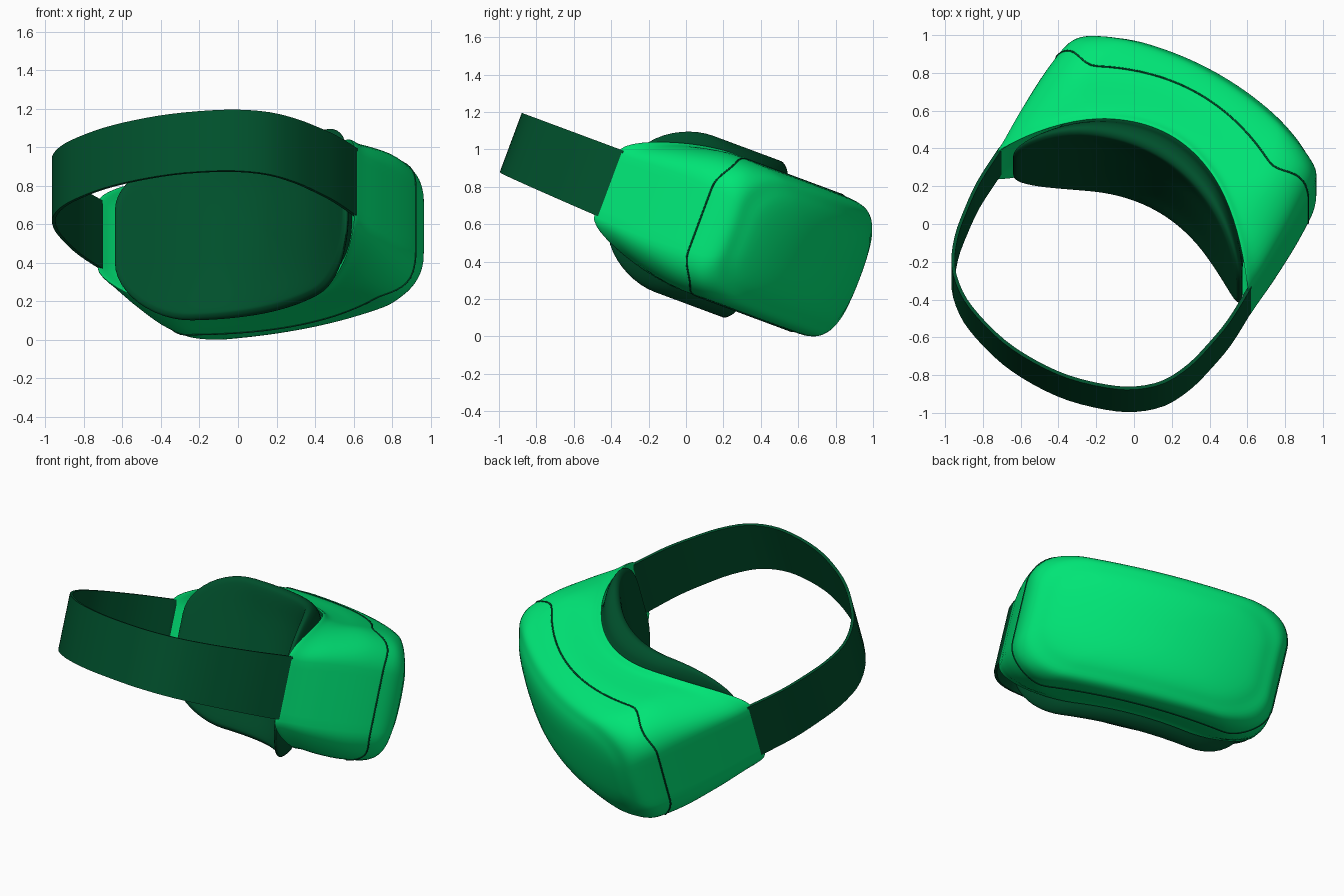
import bpy, bmesh, math
from mathutils import Matrix, Vector

if "Cube" in bpy.data.objects:
    bpy.data.objects.remove(bpy.data.objects["Cube"])

# placement: headset is modelled upright, then turned and tilted
PLACE = (Matrix.Rotation(math.radians(-20.4), 4, 'X') @ Matrix.Rotation(math.radians(-30.5), 4, 'Z')
         @ Matrix.Translation((0.094, -0.268, 0.63)))


def material(name, col):
    m = bpy.data.materials.new(name)
    m.diffuse_color = (*col, 1)
    m.use_nodes = True
    m.node_tree.nodes["Principled BSDF"].inputs["Base Color"].default_value = m.diffuse_color
    return m


GREEN = material("bright green", (0.0, 0.78, 0.18))
DARK = material("dark green", (0.0, 0.08, 0.025))
parts = []


def finish(name, bm, mat, angle=40):
    bmesh.ops.recalc_face_normals(bm, faces=bm.faces[:])
    bm.transform(PLACE)
    me = bpy.data.meshes.new(name)
    bm.to_mesh(me)
    bm.free()
    ob = bpy.data.objects.new(name, me)
    bpy.context.collection.objects.link(ob)
    me.materials.append(mat)
    bpy.ops.object.select_all(action='DESELECT')
    ob.select_set(True)
    bpy.context.view_layer.objects.active = ob
    bpy.ops.object.shade_smooth_by_angle(angle=math.radians(angle))
    parts.append(ob)
    return ob


def spline(rows, steps):
    """Catmull-Rom through rows of numbers."""
    out = []
    for i in range(len(rows) - 1):
        a, b, c, d = rows[max(i - 1, 0)], rows[i], rows[i + 1], rows[min(i + 2, len(rows) - 1)]
        for s in range(steps):
            t = s / steps
            out.append([0.5 * (2 * q + (r - p) * t + (2 * p - 5 * q + 4 * r - u) * t * t
                               + (3 * q - p - 3 * r + u) * t ** 3) for p, q, r, u in zip(a, b, c, d)])
    return out + [list(rows[-1])]


def ring(w, zt, zb, rx, rz, y0, k, c, s, e=2):
    """Rounded rectangle in x/z (corner exponent e); y bends with x (k), z (c) and at the sides (s)."""
    quarter = []
    for sign, h in ((1, zt), (-1, -zb)):
        q = [((w - rx) * i / 10, h) for i in range(10)]
        q += [(w - rx + rx * max(math.sin(a), 0) ** (2 / e), h - rz + rz * max(math.cos(a), 0) ** (2 / e))
              for a in (math.pi / 2 * i / 12 for i in range(13))]
        q += [(w, (h - rz) * (1 - i / 4)) for i in range(1, 4)]
        quarter.append([(x, sign * z) for x, z in q])
    right = quarter[0] + [(w, 0)] + quarter[1][::-1]
    pts = right + [(-x, z) for x, z in right[-2:0:-1]]
    out = []
    for x, z in pts:
        t = min(max((abs(x) - 0.53) / 0.23, 0), 1)
        out.append(Vector((x, y0 - k * x * x - c * z * z + s * t * t * (3 - 2 * t), z)))
    return out


def loft(name, rows, mat, steps=4):
    bm = bmesh.new()
    loops = [[bm.verts.new(p) for p in ring(*r)] for r in spline(rows, steps)]
    for a, b in zip(loops, loops[1:]):
        for i in range(len(a)):
            j = (i + 1) % len(a)
            bm.faces.new((a[i], a[j], b[j], b[i]))
    for end in (loops[0], loops[-1]):
        bm.faces.new(end)
    return finish(name, bm, mat)


# body: front plate, rounded edge, seam, sides narrowing to the strap, rear rim
SEAM = (0.775, 0.375, -0.402, 0.25, 0.21, 0.76, 0.5, 0.0, 0.155, 2)
loft("headset_body", [
    (0.02, 0.01, -0.01, 0.007, 0.006, 0.975, 0.30, 0.2, 0, 2),
    (0.30, 0.13, -0.14, 0.12, 0.08, 0.975, 0.30, 0.2, 0, 2),
    (0.56, 0.225, -0.245, 0.22, 0.15, 0.97, 0.30, 0.25, 0, 2),
    (0.66, 0.29, -0.312, 0.26, 0.19, 0.955, 0.30, 0.28, 0, 2),
    (0.725, 0.342, -0.368, 0.27, 0.21, 0.92, 0.30, 0.2, 0.02, 2),
    (0.76, 0.367, -0.396, 0.26, 0.21, 0.84, 0.36, 0.05, 0.08, 2),
    SEAM,
    (0.783, 0.376, -0.402, 0.26, 0.20, 0.69, 0.58, 0, 0.115, 2),
    (0.783, 0.368, -0.398, 0.32, 0.195, 0.60, 0.69, 0, 0.06, 1.9),
    (0.778, 0.366, -0.396, 0.39, 0.20, 0.53, 0.78, 0, 0.02, 1.8),
    (0.775, 0.38, -0.402, 0.43, 0.205, 0.49, 0.82, 0, 0, 1.7),
    (0.763, 0.37, -0.392, 0.43, 0.2, 0.483, 0.82, 0, 0, 1.7),
    (0.725, 0.34, -0.36, 0.4, 0.2, 0.53, 0.82, 0, 0, 1.7),
    (0.60, 0.28, -0.30, 0.3, 0.18, 0.58, 0.82, 0, 0, 1.7),
    (0.02, 0.01, -0.01, 0.006, 0.005, 0.60, 0.82, 0, 0, 2)], GREEN)

# dark joint line around the body
bm = bmesh.new()
path = ring(*SEAM)
n = len(path)
tube = []
for i, p in enumerate(path):
    tan = (path[(i + 1) % n] - path[i - 1]).normalized()
    side = tan.cross(Vector((0, 1, 0))).normalized()
    up = side.cross(tan)
    tube.append([bm.verts.new(p + 0.005 * (side * math.cos(a) + up * math.sin(a)))
                 for a in (math.tau * j / 6 for j in range(6))])
for i in range(n):
    a, b = tube[i], tube[(i + 1) % n]
    for j in range(6):
        bm.faces.new((a[j], a[(j + 1) % 6], b[(j + 1) % 6], b[j]))
finish("seam_line", bm, DARK, 80)

# face cushion, curved to fit the face
loft("face_cushion", [
    (0.58, 0.28, -0.30, 0.3, 0.2, 0.57, 0.82, 0, 0),
    (0.63, 0.335, -0.355, 0.32, 0.25, 0.49, 0.80, 0, 0),
    (0.675, 0.40, -0.425, 0.32, 0.28, 0.44, 0.75, 0, 0),
    (0.70, 0.43, -0.46, 0.32, 0.3, 0.385, 0.69, 0, 0),
    (0.685, 0.418, -0.448, 0.32, 0.3, 0.345, 0.66, 0, 0),
    (0.64, 0.375, -0.41, 0.3, 0.28, 0.335, 0.66, 0, 0),
    (0.40, 0.23, -0.26, 0.18, 0.18, 0.35, 0.70, 0, 0),
    (0.02, 0.01, -0.01, 0.006, 0.005, 0.355, 0.70, 0, 0)], DARK)

# head strap, mirrored left to right
half = [(0.775, 0.02), (0.777, 0), (0.779, -0.2), (0.758, -0.37), (0.724, -0.53), (0.655, -0.68),
        (0.54, -0.79), (0.4, -0.86), (0.2, -0.917), (0, -0.933)]
line = spline(half + [(-x, y) for x, y in half[-2::-1]], 3)
bm = bmesh.new()
secs = []
for i, (x, y) in enumerate(line):
    p, q = line[max(i - 1, 0)], line[min(i + 1, len(line) - 1)]
    nrm = Vector((q[1] - p[1], p[0] - q[0], 0)).normalized() * -0.018
    if nrm.dot(Vector((x, y + 0.3, 0))) > 0:
        nrm = -nrm
    low = -0.187 + 0.042 * min(max(-y / 0.9, 0), 1)
    secs.append([bm.verts.new((x + nrm.x * o, y + nrm.y * o, z))
                 for o, z in ((0, 0.189), (1, 0.189), (1, low), (0, low))])
for a, b in zip(secs, secs[1:]):
    for j in range(4):
        bm.faces.new((a[j], a[(j + 1) % 4], b[(j + 1) % 4], b[j]))
bm.faces.new(secs[0])
bm.faces.new(secs[-1])
finish("head_strap", bm, DARK)

# centre the model and rest it on the ground
pts = [v.co for ob in parts for v in ob.data.vertices]
lo = [min(p[i] for p in pts) for i in range(3)]
hi = [max(p[i] for p in pts) for i in range(3)]
shift = Matrix.Translation((-(lo[0] + hi[0]) / 2, -(lo[1] + hi[1]) / 2, -lo[2]))
for ob in parts:
    ob.data.transform(shift)
